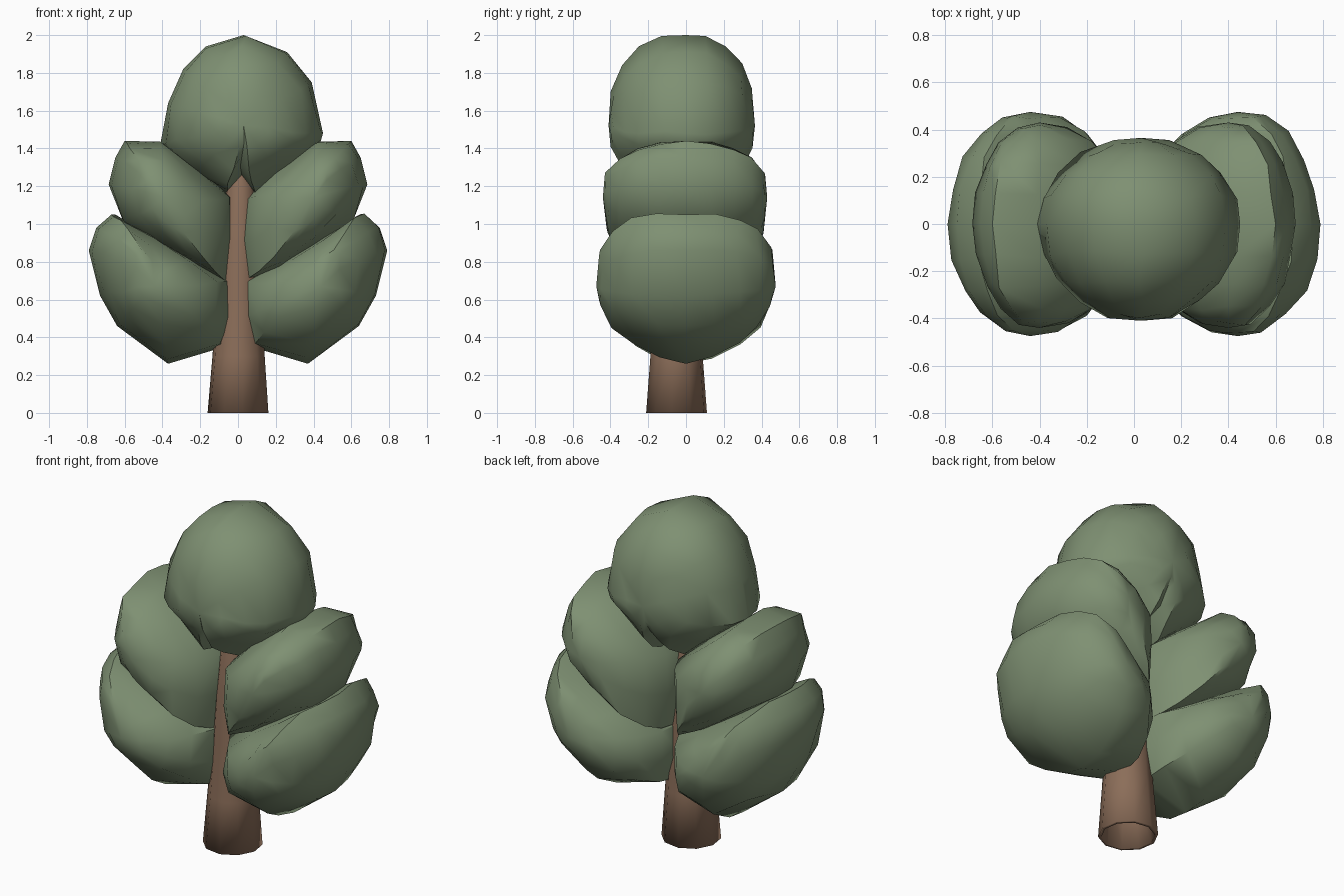
import bpy, bmesh, math, random
from mathutils import Vector

random.seed(4)
cube = bpy.data.objects.get("Cube")
if cube:
    bpy.data.objects.remove(cube, do_unlink=True)


def material(name, color):
    mat = bpy.data.materials.new(name)
    mat.use_nodes = True
    mat.diffuse_color = color
    bsdf = mat.node_tree.nodes["Principled BSDF"]
    bsdf.inputs["Base Color"].default_value = color
    bsdf.inputs["Roughness"].default_value = 0.9
    return mat


leaf = material("leaf green", (0.21, 0.28, 0.17, 1))
bark = material("bark brown", (0.26, 0.155, 0.10, 1))


def finish(bm, name, mat, angle):
    bmesh.ops.recalc_face_normals(bm, faces=bm.faces)
    mesh = bpy.data.meshes.new(name)
    bm.to_mesh(mesh)
    bm.free()
    mesh.materials.append(mat)
    obj = bpy.data.objects.new(name, mesh)
    bpy.context.collection.objects.link(obj)
    bpy.ops.object.select_all(action="DESELECT")
    obj.select_set(True)
    bpy.context.view_layer.objects.active = obj
    bpy.ops.object.shade_smooth_by_angle(angle=math.radians(angle))
    return obj


def loft(bm, rings):
    """Skin a list of vertex rings with quads."""
    for a, b in zip(rings, rings[1:]):
        n = len(a)
        for i in range(n):
            j = (i + 1) % n
            bm.faces.new((a[i], a[j], b[j], b[i]))


def foliage(name, outline, center, front, back, top, bottom, side=1):
    """Clump: the outline shrinks toward its centre, to the front and the back.
    top and bottom set how full the upper and lower halves stay."""
    bm = bmesh.new()
    cx, cz = center
    rings = []
    steps = 10
    for k in range(1, steps):
        a = math.pi * (k / steps - 0.5)
        t = math.sin(a)
        y = t * (front if t < 0 else back)
        wob = 0 if k == steps // 2 else 0.011
        ring = []
        for x, z in outline:
            power = top if z > cz else bottom
            sz = (1 - abs(t) ** power) ** (1 / power)
            p = Vector((cx + (x - cx) * math.cos(a), y, cz + (z - cz) * sz))
            p += Vector([random.uniform(-wob, wob) for _ in range(3)])
            ring.append(bm.verts.new((p.x * side, p.y, p.z)))
        rings.append(ring)
    loft(bm, rings)
    for ring, y in ((rings[0], -front), (rings[-1], back)):
        tip = bm.verts.new((cx * side, y, cz))
        for i in range(len(ring)):
            bm.faces.new((ring[i], ring[(i + 1) % len(ring)], tip))
    return finish(bm, name, leaf, 50)


# Foliage clumps: outlines in x and z
crown = [(-.41, 1.43), (-.37, 1.64), (-.29, 1.82), (-.17, 1.94), (.03, 2.0),
         (.26, 1.91), (.39, 1.75), (.45, 1.48), (.43, 1.41), (.24, 1.26),
         (.09, 1.16), (.01, 1.26), (-.07, 1.16), (-.22, 1.27)]
middle = [(.03, 1.14), (.2, 1.29), (.41, 1.435), (.6, 1.44), (.65, 1.35),
          (.685, 1.21), (.61, 1.02), (.4, .86), (.2, .76), (.04, .69), (.02, .9)]
lower = [(.04, .69), (.24, .82), (.46, .94), (.67, 1.05), (.75, .98),
         (.79, .86), (.73, .62), (.64, .46), (.37, .26), (.07, .35), (.03, .5)]

foliage("crown_foliage", crown, (.03, 1.52), .41, .365, 2.35, 2.1)
for side, label in ((1, "left"), (-1, "right")):
    foliage("middle_foliage_" + label, middle, (.4, 1.14), .44, .43, 2.4, 2.4, side)
    foliage("lower_foliage_" + label, lower, (.44, .67), .475, .475, 3, 1.75, side)


def tube(bm, path, sides, axis):
    """Tapered tube through (centre, radius) stations square to axis, open ends."""
    u = axis.orthogonal().normalized()
    v = axis.cross(u).normalized()
    rings = []
    for c, r in path:
        angles = [2 * math.pi * (i + 0.5) / sides for i in range(sides)]
        rings.append([bm.verts.new(c + r * (u * math.cos(a) + v * math.sin(a)))
                      for a in angles])
    loft(bm, rings)
    return rings


# Trunk, hollow at the foot
bm = bmesh.new()
stations = [(0, .163), (.3, .14), (.6, .12), (.9, .105), (1.2, .075), (1.38, .02)]
path = [(Vector((.01 * z, -.05, z)), r) for z, r in stations]
rings = tube(bm, path, 10, Vector((0, 0, 1)))
bm.faces.new(rings[-1])
trunk = finish(bm, "trunk", bark, 40)
wall = trunk.modifiers.new("wall", "SOLIDIFY")
wall.thickness = 0.018
wall.offset = -1

# Branches reaching into the foliage, the lower right one stouter
for name, side, z, radius in (("lower_branch_left", 1, .5, .06),
                              ("lower_branch_right", -1, .6, .1),
                              ("middle_branch_left", 1, .95, .06),
                              ("middle_branch_right", -1, .95, .06)):
    bm = bmesh.new()
    base, end = Vector((0, -.04, z)), Vector((side * .4, 0, z + .22))
    for ring in tube(bm, [(base, radius), (end, radius / 2)], 6, end - base):
        bm.faces.new(ring)
    finish(bm, name, bark, 40)
